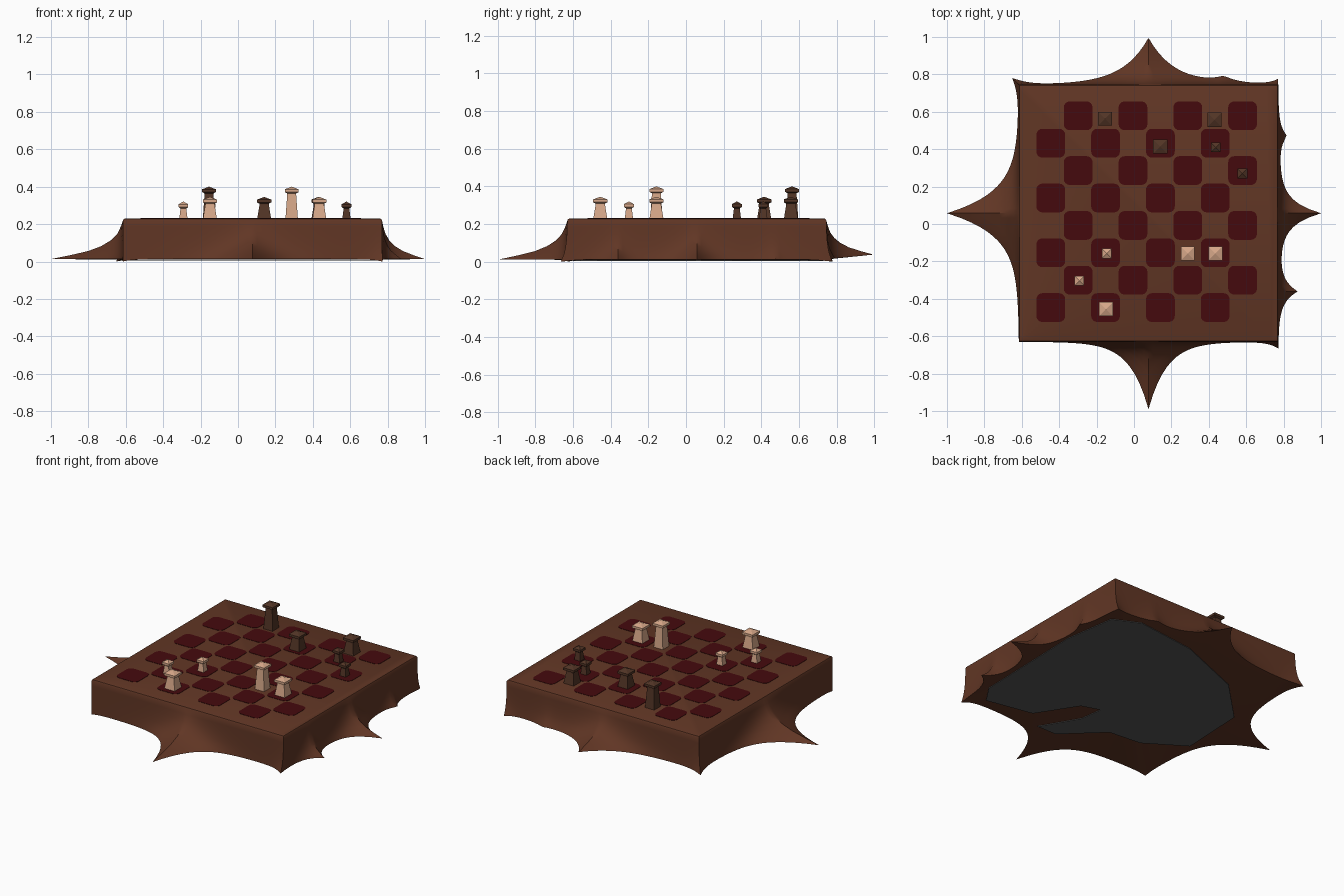
import bpy, bmesh, math
from mathutils import Vector

if "Cube" in bpy.data.objects:
    bpy.data.objects.remove(bpy.data.objects["Cube"])


def material(name, rgb):
    m = bpy.data.materials.new(name)
    m.diffuse_color = (*rgb, 1)
    m.use_nodes = True
    m.node_tree.nodes["Principled BSDF"].inputs["Base Color"].default_value = m.diffuse_color
    return m


BROWN = material("cloth brown", (0.12, 0.037, 0.018))
RED = material("dark red", (0.06, 0.003, 0.004))
LIGHT = material("light wood", (0.68, 0.39, 0.25))
DARK = material("dark wood", (0.085, 0.035, 0.019))
GREY = material("underside grey", (0.09, 0.09, 0.09))


def make(name, bm, mat, smooth=False):
    me = bpy.data.meshes.new(name)
    bmesh.ops.recalc_face_normals(bm, faces=bm.faces)
    bm.to_mesh(me)
    bm.free()
    me.materials.append(mat)
    ob = bpy.data.objects.new(name, me)
    bpy.context.collection.objects.link(ob)
    if smooth:
        bpy.ops.object.select_all(action='DESELECT')
        ob.select_set(True)
        bpy.context.view_layer.objects.active = ob
        bpy.ops.object.shade_smooth_by_angle(angle=math.radians(40))
    return ob


def loft(bm, rings):
    """Join equal-length rings of points with quads, cap both ends."""
    vs = [[bm.verts.new(p) for p in r] for r in rings]
    n = len(vs[0])
    for a, b in zip(vs, vs[1:]):
        for i in range(n):
            bm.faces.new((a[i], a[(i + 1) % n], b[(i + 1) % n], b[i]))
    bm.faces.new(vs[0])
    bm.faces.new(vs[-1][::-1])


# Board with a draped skirt pulled into points
X0, X1, Y0, Y1, TOP = -0.615, 0.77, -0.63, 0.745, 0.23
N = 56
corners = [Vector((X0, Y0)), Vector((X1, Y0)), Vector((X1, Y1)), Vector((X0, Y1))]
normals = [Vector((0, -1)), Vector((1, 0)), Vector((0, 1)), Vector((-1, 0))]
pulls = [Vector((0, 0)), Vector((0, -0.035)), Vector((0, 0.028)), Vector((-0.035, 0.035))]
# per side: centre (x or y), height, width of each pulled point
bumps = [
    [(0.0775, 0.36, 0.10)],
    [(0.0575, 0.195, 0.06), (0.0575, 0.035, 0.2), (-0.36, 0.10, 0.06), (0.47, 0.045, 0.05)],
    [(0.0775, 0.25, 0.14), (0.48, 0.035, 0.08)],
    [(0.0575, 0.385, 0.12)],
]
mid = Vector(((X0 + X1) / 2, (Y0 + Y1) / 2))
columns = []      # base point, outward offset, bottom height
for s in range(4):
    a, b = corners[s], corners[(s + 1) % 4]
    for i in range(N):
        p = a.lerp(b, i / N)
        along = p.x if s % 2 == 0 else p.y
        off = normals[s] * sum(h * math.exp(-abs(along - c) / w) for c, h, w in bumps[s])
        near = 0
        for c, pull in zip(corners, pulls):
            k = math.exp(-(p - c).length / 0.05)
            off = off + pull * k
            near = max(near, k)
        low = 0.013 - 0.013 * near
        if s == 2:
            low += 0.1 * off.y
        columns.append((p, off, low))

rings = []
for inset, z in ((0.012, TOP), (0.004, TOP - 0.003), (0.0, TOP - 0.011)):
    f = 1 - inset / 0.69
    rings.append([(*(mid + (p - mid) * f), z) for p, o, l in columns])
for frac, h in ((0.03, 0.8), (0.08, 0.62), (0.17, 0.46), (0.3, 0.32),
                (0.48, 0.2), (0.72, 0.1), (1.0, 0.0)):
    rings.append([(*(p + o * frac), l + (TOP - l) * h) for p, o, l in columns])
rings.append([(*(mid + (p - mid) * 0.97), 0.010) for p, o, l in columns])
bm = bmesh.new()
loft(bm, rings)
make("draped_board", bm, BROWN, True)

# Grey underside patch with the cloth folded over its rim
patch = [(0.75, -0.44), (0.76, -0.05), (0.77, 0.31), (0.72, 0.65), (0.55, 0.73),
         (0.14, 0.68), (-0.31, 0.5), (-0.58, 0.23), (-0.6, -0.2), (-0.35, -0.36),
         (-0.13, -0.38), (0.1, -0.6), (0.24, -0.6), (0.1, -0.36), (0.08, -0.21),
         (0.2, -0.25), (0.36, -0.5), (0.67, -0.56)]
bm = bmesh.new()
loft(bm, [[(x, y, z) for x, y in patch] for z in (0.009, 0.005)])
make("underside_patch", bm, GREY)

# Painted squares with rounded corners
PITCH, HALF, R = 0.1465, 0.077, 0.032
bm = bmesh.new()
for i in range(8):
    for j in range(8):
        if (i + j) % 2:
            continue
        cx, cy = -0.445 + i * PITCH, -0.447 + j * PITCH
        outline = []
        for q, (sx, sy) in enumerate(((1, 1), (-1, 1), (-1, -1), (1, -1))):
            for k in range(5):
                t = math.pi / 2 * (q + k / 4)
                outline.append((cx + sx * (HALF - R) + R * math.cos(t),
                                cy + sy * (HALF - R) + R * math.sin(t)))
        loft(bm, [[(x, y, z) for x, y in outline] for z in (TOP - 0.002, TOP + 0.002)])
make("dark_squares", bm, RED)


# Square-sided chess pieces: tapered body, flared head, pyramid cap
def piece(name, x, y, height, base, neck, head, mat):
    z = TOP + height
    profile = [(base, TOP - 0.001), (neck, z - 0.042), (neck, z - 0.036), (head, z - 0.029),
               (head, z - 0.014), (0.001, z)]
    bm = bmesh.new()
    loft(bm, [[(x + sx * r, y + sy * r, h) for sx, sy in ((1, 1), (-1, 1), (-1, -1), (1, -1))]
              for r, h in profile])
    make(name, bm, mat)


KINDS = {"tall": (0.17, 0.033, 0.024, 0.037),
         "medium": (0.115, 0.037, 0.025, 0.038),
         "small": (0.09, 0.022, 0.016, 0.026)}
PIECES = [("small", -0.145, -0.158, LIGHT), ("small", -0.292, -0.303, LIGHT),
          ("medium", -0.15, -0.455, LIGHT), ("tall", 0.287, -0.157, LIGHT),
          ("medium", 0.435, -0.157, LIGHT), ("tall", -0.155, 0.563, DARK),
          ("medium", 0.14, 0.415, DARK), ("medium", 0.43, 0.557, DARK),
          ("small", 0.437, 0.41, DARK), ("small", 0.58, 0.27, DARK)]
for n, (kind, x, y, mat) in enumerate(PIECES):
    piece(f"{kind}_piece_{n + 1}", x, y, *KINDS[kind], mat)
